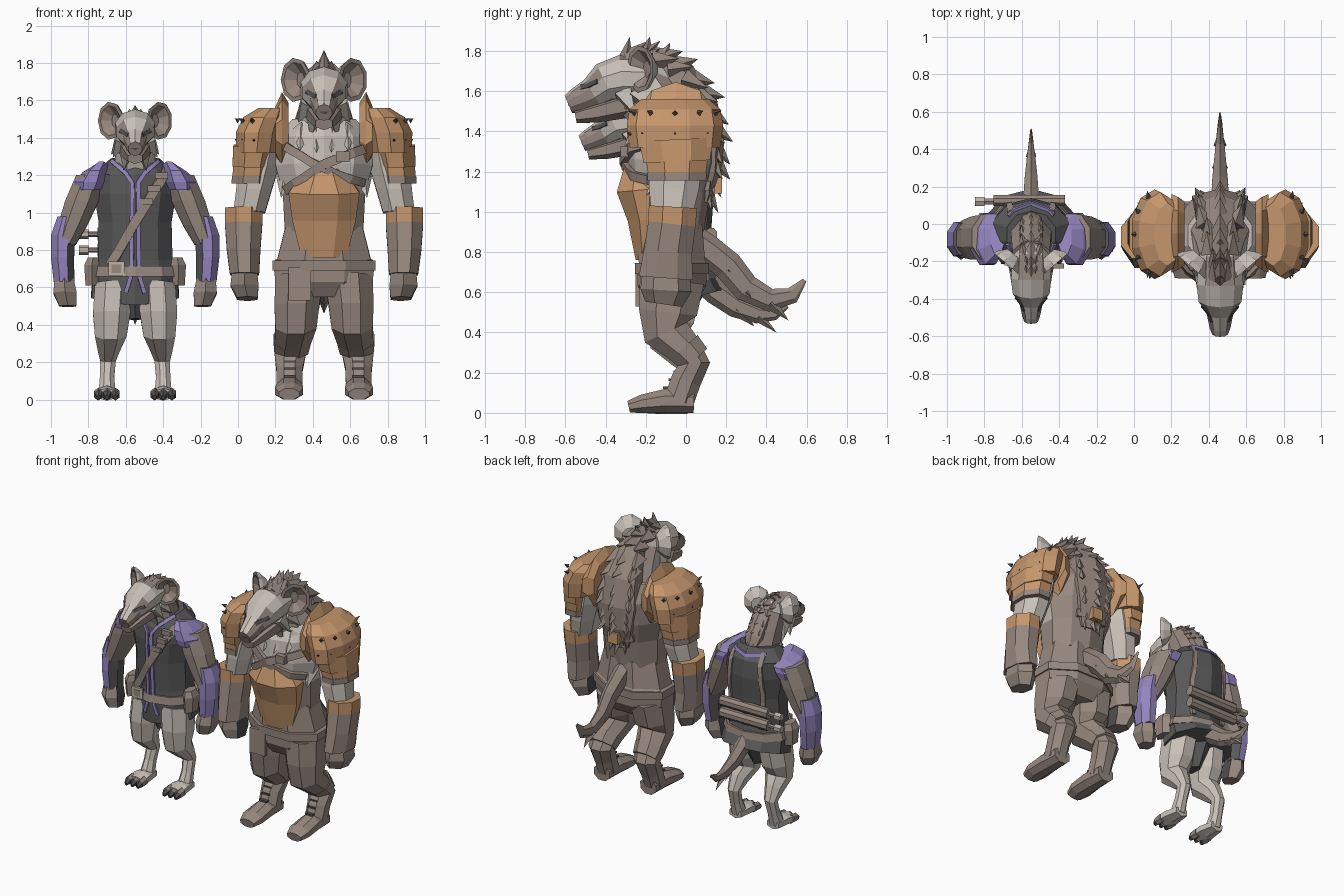
import bpy, bmesh, math
from mathutils import Vector as V
from mathutils.bvhtree import BVHTree

if "Cube" in bpy.data.objects:
    bpy.data.objects.remove(bpy.data.objects["Cube"])

def material(name, r, g, b):
    lin = lambda c: ((c / 255 + 0.055) / 1.055) ** 2.4
    m = bpy.data.materials.new(name)
    m.diffuse_color = (lin(r), lin(g), lin(b), 1)
    m.use_nodes = True
    m.node_tree.nodes["Principled BSDF"].inputs["Base Color"].default_value = m.diffuse_color
    return m

LIGHT = material("light_fur", 200, 192, 184)
BROWN = material("brown_fur", 150, 136, 127)
LEATHER = material("brown_leather", 152, 137, 128)
TAN = material("tan_armour", 198, 151, 109)
PURPLE = material("purple_cloth", 147, 133, 190)
DARK = material("dark_cloth", 88, 88, 88)
CLAW = material("dark_claw", 80, 78, 80)
METAL = material("buckle_metal", 190, 180, 167)

def finish(name, bm, mats, at, rule=None):
    bmesh.ops.recalc_face_normals(bm, faces=bm.faces)
    for f in bm.faces:
        f.normal_update()
        if rule:
            f.material_index = int(rule(f.calc_center_median(), f.normal))
    me = bpy.data.meshes.new(name)
    bm.to_mesh(me)
    bm.free()
    for m in (mats if isinstance(mats, (list, tuple)) else [mats]):
        me.materials.append(m)
    ob = bpy.data.objects.new(name, me)
    ob.location.x = at
    bpy.context.collection.objects.link(ob)
    return ob

def skin(name, rings, mats, at, rule=None):
    bm = bmesh.new()
    vs = [[bm.verts.new(p) for p in r] for r in rings]
    n = len(vs[0])
    for a, b in zip(vs, vs[1:]):
        for i in range(n):
            bm.faces.new((a[i], a[(i + 1) % n], b[(i + 1) % n], b[i]))
    bm.faces.new(vs[0])
    bm.faces.new(vs[-1])
    return finish(name, bm, mats, at, rule)

def tube(name, path, mats, at, n=8, rule=None, axes=None):
    """Faceted skin over points (x, y, z, half width, half depth)."""
    pts, rings = [V(p[:3]) for p in path], []
    k = 1 / math.cos(math.pi / n)
    for i, p in enumerate(path):
        t = pts[min(i + 1, len(pts) - 1)] - pts[max(i - 1, 0)]
        t.x = 0
        a1, a2 = axes or (V((1, 0, 0)), V((1, 0, 0)).cross(t.normalized()))
        ang = [2 * math.pi * (j + .5) / n for j in range(n)]
        rings.append([pts[i] + a1 * p[3] * k * math.cos(a) + a2 * p[4] * k * math.sin(a) for a in ang])
    return skin(name, rings, mats, at, rule)

def pair(name, path, mats, at, **kw):
    for s, side in ((-1, "left"), (1, "right")):
        tube(f"{name}_{side}", [(s * p[0], *p[1:]) for p in path], mats, at, **kw)

def spikes(name, items, mat, at, n=4):
    bm = bmesh.new()
    for base, tip, w in items:
        base, tip = V(base), V(tip)
        q = (tip - base).to_track_quat('Z', 'X')
        ring = [bm.verts.new(base + q @ V((w * math.cos(6.2832 * i / n), w * math.sin(6.2832 * i / n), 0))) for i in range(n)]
        top = bm.verts.new(tip)
        for i in range(n):
            bm.faces.new((ring[i], ring[(i + 1) % n], top))
        bm.faces.new(ring[::-1])
    return finish(name, bm, mat, at)

def both(items):
    return [((s * b[0], *b[1:]), (s * t[0], *t[1:]), w) for b, t, w in items for s in (-1, 1)]

def box(name, c, size, mat, at):
    x, y, z = c
    return tube(name, [(x, y, z - size[2], size[0], size[1]), (x, y, z + size[2], size[0], size[1])], mat, at, n=4)

def strap(name, body, pts, w, mat, side=-1, th=.012):
    """Flat band that follows a body surface through (x, z) points."""
    tree = BVHTree.FromPolygons([v.co for v in body.data.vertices], [tuple(p.vertices) for p in body.data.polygons])
    hits = []
    for a, b in zip(pts, pts[1:]):
        for i in range(5):
            x, z = (a[k] + (b[k] - a[k]) * i / 4 for k in (0, 1))
            loc, nor, _, _ = tree.ray_cast(V((x, side * 2, z)), V((0, -side, 0)))
            if loc and (not hits or (loc - hits[-1][0]).length > .002):
                hits.append((loc, (nor + V((0, side, 0))).normalized()))
    rings = []
    for i, (p, nr) in enumerate(hits):
        t = (hits[min(i + 1, len(hits) - 1)][0] - hits[max(i - 1, 0)][0]).normalized()
        a = t.cross(nr).normalized() * w / 2
        rings.append([p + a - nr * th, p + a + nr * th, p - a + nr * th, p - a - nr * th])
    skin(name, rings, mat, body.location.x)

def head(who, at, y0, z0, k):
    def H(path):
        return [(p[0] * k, y0 + p[1] * k, z0 + p[2] * k, *(r * k for r in p[3:])) for p in path]
    def S(items):
        return [(H([b])[0], H([t])[0], w * k) for b, t, w in both(items)]
    skull = tube(who + "_skull", H([(0, .15, -.05, .08, .10), (0, .05, .01, .115, .115), (0, -.07, .01, .125, .115),
                 (0, -.15, -.01, .115, .1), (0, -.215, -.06, .072, .075), (0, -.30, -.1, .055, .058),
                 (0, -.335, -.115, .042, .045)]), [LIGHT, BROWN], at, n=10,
                 rule=lambda c, n: c.y < y0 - .2 * k and n.z < .5 or n.z > .93)
    tube(who + "_jaw", H([(0, -.02, -.11, .1, .06), (0, -.2, -.155, .065, .045), (0, -.3, -.175, .045, .03)]), BROWN, at, n=6)
    tube(who + "_nose", H([(0, -.31, -.085, .042, .035), (0, -.342, -.095, .03, .025)]), CLAW, at, n=6)
    for s in (-1, 1):
        strap(who + "_eye", skull, [(s * .045 * k, z0 - .03 * k), (s * .095 * k, z0 + .0 * k)], .025 * k, CLAW, th=.004)
        a1, d = V((.76, s * .65, 0)), V((s * .65, -.76, 0))
        c = V((s * .125, .055, .06))
        tube(who + "_ear", H([(*(c + d * o), rx, rz) for o, rx, rz in
             ((-.03, .05, .05), (.02, .088, .1), (.045, .096, .112), (.045, .076, .09), (.0, .025, .04))]), [LIGHT, BROWN], at, n=9,
             axes=(a1, V((0, 0, 1))), rule=lambda c, n: n.dot(d) > .35)
    spikes(who + "_cheek_fur", S([((.08, -.06, -.06), (.14, .0, -.17), .06), ((.08, .02, -.06), (.15, .09, -.15), .07),
           ((.05, -.04, -.13), (.07, .02, -.25), .05)]), LIGHT, at)

def mane(who, at, path, out, back):
    tube(who + "_mane", path, BROWN, at, n=6)
    items = []
    for i in range(len(path) - 1):
        a, b = V(path[i][:3]), V(path[i + 1][:3])
        t = (b - a).normalized()
        nr, w, d = V((0, -t.z, t.y)), path[i + 1][3], path[i + 1][4]
        for f in (.1, .6):
            p = a.lerp(b, f)
            items.append((p + nr * d * .4, p + nr * (d + out) + t * back, d * .8))
            items += [(p + V((s * w * .6, 0, 0)) + nr * d * .2, p + V((s * w * .9, 0, 0)) + nr * (d * .8 + out * .5) + t * back, d * .7) for s in (-1, 1)]
    spikes(who + "_mane_tufts", items, BROWN, at)

def tail(who, at, path):
    tube(who + "_tail", path, [BROWN, CLAW], at, n=6, rule=lambda c, n: c.y > path[3][1] and n.z < -.6 and abs(n.x) < .3)
    spikes(who + "_tail_fringe", [((0, p[1], p[2] - p[4] * .3), (0, p[1] + .09, p[2] - p[4] - .05), p[4] * .7) for p in path[1:-2]], BROWN, at)

# ---------- Large armoured figure ----------
B = .46
chest = tube("large_torso", [(0, -.08, .9, .21, .16), (0, -.08, 1.1, .22, .19), (0, -.07, 1.25, .26, .22),
             (0, -.06, 1.4, .25, .22), (0, -.06, 1.5, .17, .17)], [BROWN, LIGHT], B, n=10,
             rule=lambda c, n: n.y < .2 and c.z > 1.05)
tube("large_neck", [(0, -.06, 1.42, .17, .17), (0, -.14, 1.55, .13, .14), (0, -.2, 1.66, .11, .11)], [BROWN, LIGHT], B, rule=lambda c, n: n.y < 0)
tube("large_trousers", [(0, -.07, .55, .17, .12), (0, -.07, .63, .26, .17), (0, -.07, .74, .272, .175), (0, -.07, .75, .25, .165),
     (0, -.08, .93, .205, .16)], LEATHER, B)
tube("large_belt", [(0, -.07, .69, .276, .183), (0, -.07, .745, .276, .185)], BROWN, B)
box("large_hip_flap", (-.13, -.24, .62), (.06, .012, .09), LEATHER, B)
pair("large_leg", [(.13, -.07, .66, .13, .16), (.145, -.09, .5, .12, .145), (.15, -.1, .4, .11, .115), (.17, 0, .31, .095, .085),
     (.18, .045, .25, .085, .075), (.185, .0, .16, .07, .075), (.185, -.035, .06, .068, .075)], LEATHER, B)
pair("large_boot_cuff", [(.17, -.01, .325, .1, .092), (.175, .045, .265, .09, .081)], BROWN, B)
pair("large_boot", [(.185, .04, .055, .062, .055), (.185, -.1, .06, .07, .06), (.187, -.22, .045, .075, .045),
     (.187, -.285, .03, .055, .03)], LEATHER, B)
for s in (-1, 1):
    for i in range(4):
        box("large_boot_lace", (s * .183, -.10 + i * .026, .125 + i * .04), (.03, .014, .006), CLAW, B)
pair("large_upper_arm", [(.31, -.05, 1.45, .11, .13), (.35, -.05, 1.25, .11, .13), (.375, -.06, 1.12, .095, .125), (.40, -.07, 1.0, .085, .105)], LIGHT, B)
pair("large_bracer", [(.43, -.065, 1.025, .1, .12), (.43, -.07, .94, .1, .118), (.43, -.09, .8, .09, .12), (.425, -.1, .67, .078, .135)],
     [LEATHER, TAN], B, rule=lambda c, n: c.z > .95)
PALM = dict(n=6, rule=lambda c, n: math.copysign(1, c.x) * n.x < -.75)
pair("large_fist", [(.425, -.1, .71, .065, .1), (.425, -.1, .61, .075, .11), (.41, -.11, .54, .055, .08)], [BROWN, CLAW], B, **PALM)
# belly plate and chest straps
tube("large_belly_plate", [(0, -.19, .76, .12, .06), (0, -.19, .96, .17, .1), (0, -.21, 1.11, .19, .135), (0, -.215, 1.235, .1, .09)], TAN, B)
strap("large_strap_a", chest, [(-.21, 1.36), (-.07, 1.27), (.08, 1.2), (.21, 1.16)], .045, LEATHER, th=.026)
strap("large_strap_b", chest, [(.21, 1.34), (0, 1.26), (-.2, 1.12)], .05, LEATHER, th=.03)
strap("large_back_strap", chest, [(-.23, 1.13), (.23, 1.13)], .05, LEATHER, 1, .02)
box("large_back_buckle", (0, .16, 1.13), (.04, .02, .04), TAN, B)
box("large_strap_buckle", (.1, -.305, 1.3), (.035, .02, .028), LEATHER, B)
# layered shoulder armour with studs
pair("large_pauldron", [(.36, -.055, 1.32, .11, .215), (.35, -.055, 1.43, .122, .228), (.32, -.055, 1.51, .112, .215), (.28, -.055, 1.56, .07, .16)], TAN, B, n=10)
pair("large_pauldron_middle", [(.385, -.045, 1.25, .105, .165), (.37, -.05, 1.36, .115, .185)], TAN, B)
pair("large_pauldron_lower", [(.39, -.045, 1.165, .1, .14), (.378, -.045, 1.27, .108, .155)], [TAN, LEATHER], B, rule=lambda c, n: n.z < -.6)
pair("large_pauldron_rim", [(.391, -.045, 1.155, .103, .145), (.388, -.045, 1.195, .105, .148)], LEATHER, B)
pair("large_pauldron_collar", [(.26, -.05, 1.43, .21, .13), (.225, -.05, 1.43, .195, .205), (.19, -.05, 1.43, .17, .15)], TAN, B, n=10,
     axes=(V((0, 1, 0)), V((0, 0, 1))))
stud = lambda a, r, z: (.34 + .125 * r * math.cos(a), -.055 + .228 * r * math.sin(a), z)
spikes("large_studs", both([(stud(a, .92, z), stud(a, 1.1, z + .015), .015) for z, angs in
       ((1.38, (-1.3, -.75, 0, .75)), (1.49, (-1.2, -.6, 0, .6, 1.2))) for a in angs]), CLAW, B)
spikes("large_chest_fur", both([((.05, -.2, 1.45), (.04, -.31, 1.32), .06), ((.12, -.18, 1.44), (.13, -.3, 1.33), .06),
       ((.2, -.1, 1.2), (.23, -.2, 1.08), .06)]), LIGHT, B)
head("large", B, -.25, 1.65, 1)
spikes("large_crest", [((0, -.31, 1.72), (0, -.28, 1.87), .05), ((0, -.22, 1.72), (0, -.18, 1.87), .07), ((0, -.15, 1.7), (0, -.08, 1.84), .07)], BROWN, B)
mane("large", B, [(0, -.3, 1.74, .03, .03), (0, -.18, 1.74, .045, .06), (0, -.03, 1.66, .08, .08), (0, .07, 1.52, .13, .08),
     (0, .11, 1.35, .15, .07), (0, .11, 1.2, .12, .06), (0, .08, 1.05, .07, .04)], .05, .1)
tail("large", B, [(0, .03, .87, .05, .06), (0, .11, .81, .047, .065), (0, .21, .73, .042, .065), (0, .3, .62, .034, .06),
     (0, .42, .56, .024, .05), (0, .53, .585, .012, .035), (0, .59, .66, .004, .01)])

# ---------- Small clothed figure ----------
A = -.55
vest = tube("small_vest", [(0, -.01, .56, .235, .195), (0, -.04, .67, .225, .165), (0, -.045, .75, .2, .155), (0, -.045, .95, .195, .165),
            (0, -.045, 1.1, .22, .175), (0, -.045, 1.21, .215, .165), (0, -.055, 1.285, .13, .12)], DARK, A, n=10)
tube("small_loin_cloth", [(0, -.06, .43, .03, .06), (0, -.05, .6, .12, .12)], DARK, A, n=6)
tube("small_belt", [(0, -.04, .66, .238, .182), (0, -.04, .715, .225, .174)], LEATHER, A, n=10)
box("small_buckle", (-.1, -.215, .70), (.042, .008, .038), METAL, A)
box("small_buckle_hole", (-.1, -.222, .70), (.025, .004, .022), LEATHER, A)
pair("small_pouch", [(.23, -.08, .61, .035, .055), (.232, -.08, .72, .04, .065), (.225, -.08, .76, .028, .05)], LEATHER, A, n=6)
for s in (-1, 1):
    strap("small_collar_trim", vest, [(s * .125, 1.275), (s * .05, 1.21), (s * .015, 1.16), (s * .018, .75), (s * .022, .66), (s * .05, .57)], .022, PURPLE)
    strap("small_back_strap", vest, [(s * .11, 1.26), (s * .13, 1.0), (s * .12, .74)], .03, LEATHER, 1)
strap("small_shoulder_strap", vest, [(.17, 1.23), (.03, 1.0), (-.13, .72)], .05, LEATHER, th=.018)
for i in range(3):
    box("small_strap_vial", (.06 + .04 * i, -.225, 1.06 + .07 * i), (.035, .014, .016), LEATHER, A)
strap("small_nape_trim", vest, [(-.12, 1.265), (0, 1.25), (.12, 1.265)], .025, PURPLE, 1)
# cases carried on the back
AX = (V((0, 1, 0)), V((0, 0, 1)))
for z in (.80, .885):
    tube("small_back_case", [(-.2, .125, z, .03, .035), (.18, .125, z, .03, .035)], LEATHER, A, axes=AX)
    tube("small_case_handle", [(-.25, .12, z, .015, .012), (-.2, .12, z, .015, .012)], LEATHER, A, n=6, axes=AX)
    tube("small_case_pommel", [(-.3, .12, z, .025, .022), (-.25, .12, z, .025, .022)], METAL, A, n=6, axes=AX)
# arms
pair("small_shoulder_cap", [(.18, -.07, 1.245, .035, .1), (.215, -.08, 1.21, .065, .135), (.24, -.08, 1.165, .085, .14), (.25, -.08, 1.12, .07, .13)], PURPLE, A)
pair("small_upper_arm", [(.235, -.07, 1.2, .08, .12), (.285, -.075, 1.06, .09, .115), (.335, -.08, .93, .078, .1), (.375, -.085, .83, .058, .085)], BROWN, A)
pair("small_forearm", [(.365, -.08, .98, .05, .085), (.385, -.08, .88, .065, .092), (.388, -.085, .76, .062, .09), (.38, -.09, .63, .055, .075)],
     [DARK, PURPLE], A, rule=lambda c, n: n.x * c.x > -.1 and abs(n.z) < .8)
pair("small_fist", [(.38, -.09, .65, .05, .065), (.375, -.1, .57, .062, .08), (.36, -.105, .5, .045, .055)], [BROWN, CLAW], A, **PALM)
# legs and paws
pair("small_leg", [(.115, -.06, .62, .1, .13), (.125, -.08, .46, .1, .12), (.13, -.09, .35, .085, .09), (.14, -.02, .28, .06, .065),
     (.145, .025, .21, .042, .045), (.15, .0, .12, .038, .042), (.15, -.03, .04, .045, .05)], LIGHT, A)
pair("small_paw", [(.15, .01, .03, .045, .03), (.15, -.09, .035, .06, .035), (.152, -.16, .028, .066, .028)], LIGHT, A, n=6)
for x in (.105, .15, .197):
    pair("small_toe", [(x, -.13, .03, .022, .03), (x, -.18, .025, .022, .025), (x, -.21, .012, .01, .012)], [BROWN, CLAW], A, n=6,
         rule=lambda c, n: c.y < -.18)
tube("small_neck", [(0, -.06, 1.22, .11, .12), (0, -.12, 1.35, .105, .11), (0, -.18, 1.46, .1, .1)], [BROWN, LIGHT], A, rule=lambda c, n: n.y < -.5)
head("small", A, -.23, 1.44, .86)
mane("small", A, [(0, -.28, 1.51, .02, .025), (0, -.18, 1.51, .035, .04), (0, -.08, 1.44, .06, .05), (0, .0, 1.34, .06, .045), (0, .05, 1.25, .03, .03)], .025, .05)
tail("small", A, [(0, .06, .68, .045, .055), (0, .15, .6, .04, .055), (0, .25, .53, .033, .05), (0, .36, .49, .022, .04), (0, .44, .49, .012, .025),
     (0, .505, .53, .004, .008)])
